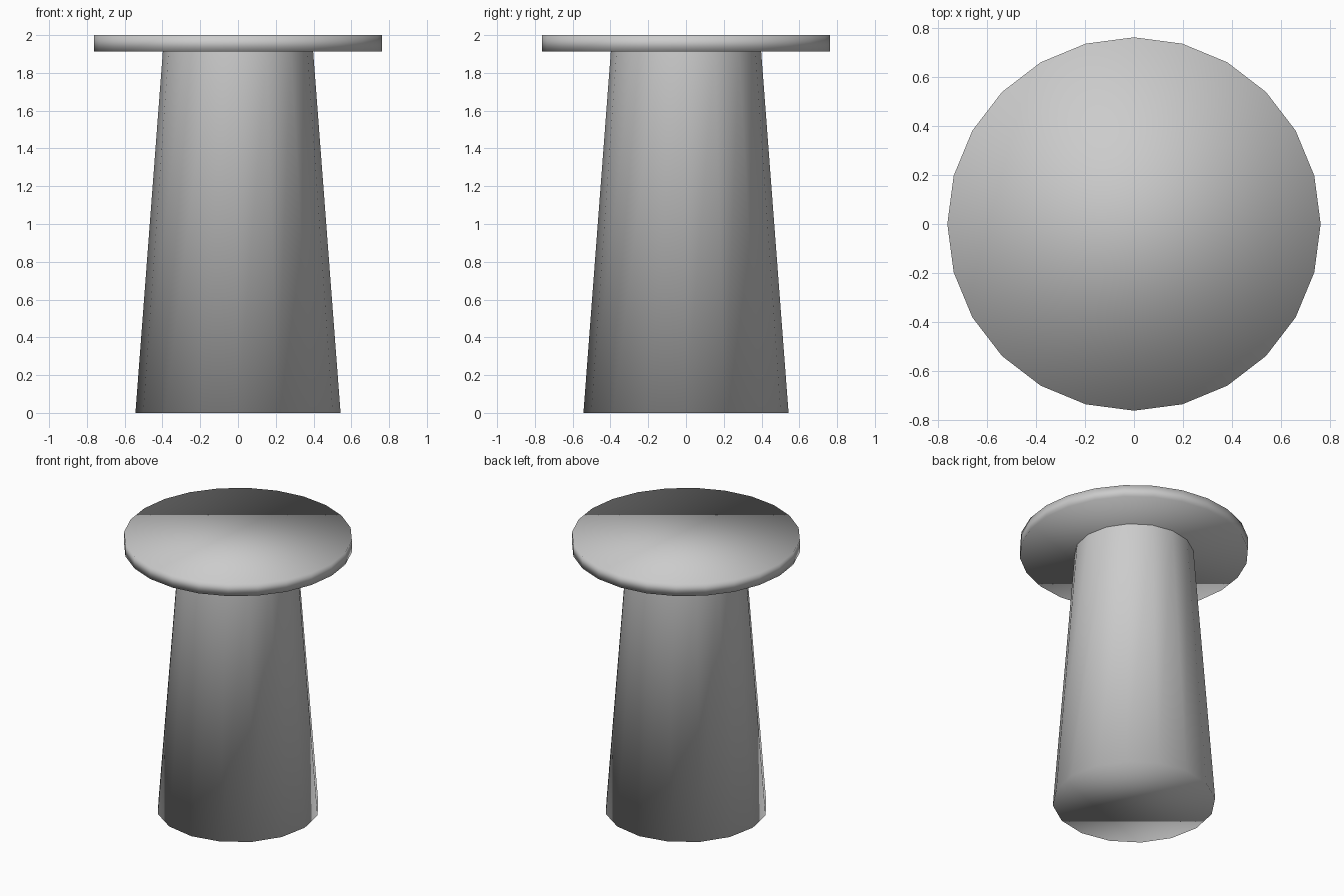
import bpy, bmesh
from math import cos, sin, tau

if "Cube" in bpy.data.objects:
    bpy.data.objects.remove(bpy.data.objects["Cube"])


def turned_part(name, sides, r_low, r_high, z_low, z_high, top_cap=True):
    """Smooth-shaded tapered cylinder with n-gon caps."""
    bm = bmesh.new()

    def ring(r, z):
        return [bm.verts.new((r * cos(tau * i / sides), r * sin(tau * i / sides), z))
                for i in range(sides)]

    low, high = ring(r_low, z_low), ring(r_high, z_high)
    for i in range(sides):
        j = (i + 1) % sides
        bm.faces.new((low[i], low[j], high[j], high[i]))
    bm.faces.new(low[::-1])
    if top_cap:
        bm.faces.new(high)
    for f in bm.faces:
        f.smooth = True
    mesh = bpy.data.meshes.new(name)
    bm.to_mesh(mesh)
    bm.free()
    obj = bpy.data.objects.new(name, mesh)
    bpy.context.collection.objects.link(obj)
    return obj


# Tapered pedestal, its open top covered by the disc
turned_part("pedestal", 16, 0.543, 0.398, 0.0, 1.912, top_cap=False)

# Round table top
turned_part("table_top", 24, 0.762, 0.762, 1.912, 2.0)
